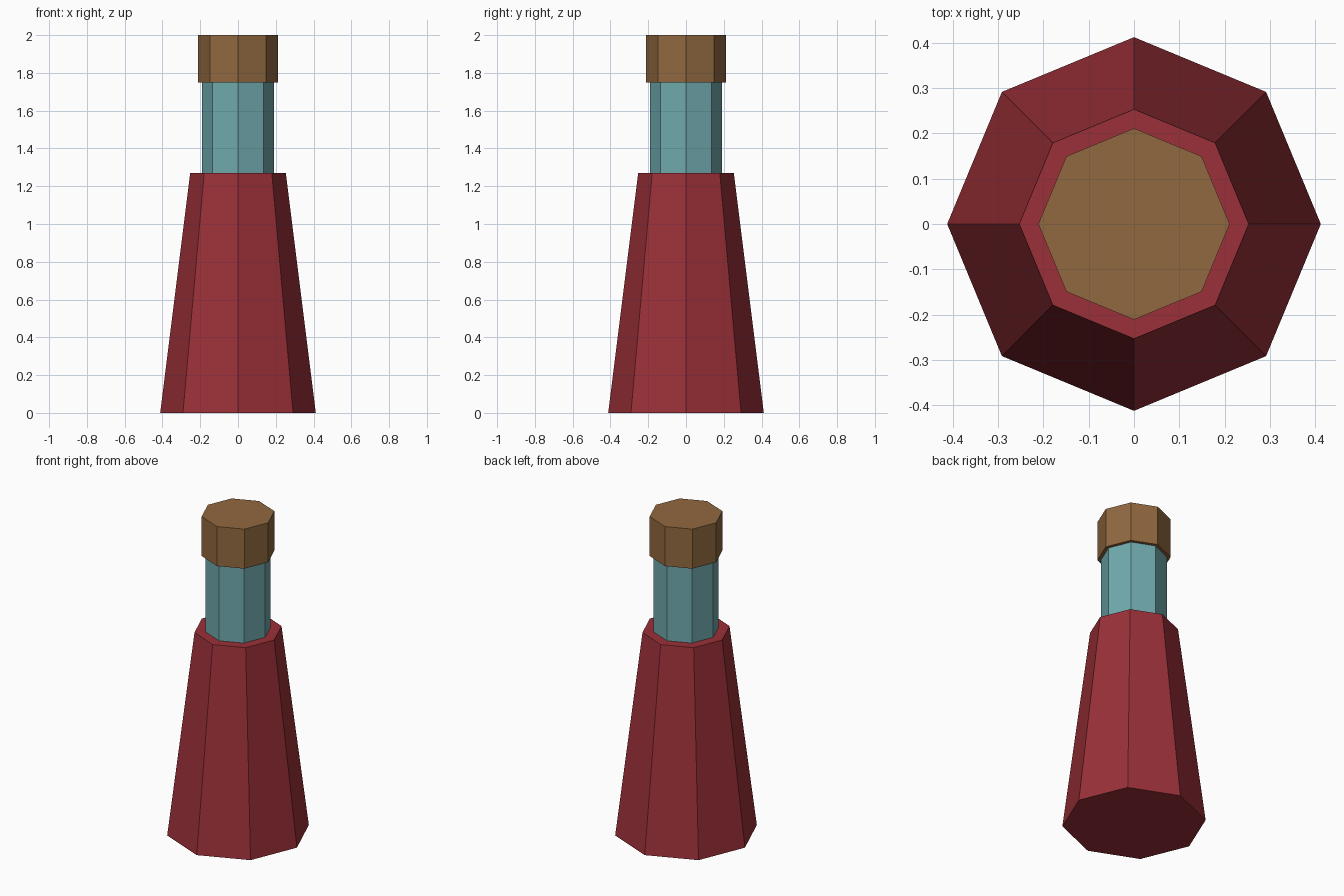
import bpy

cube = bpy.data.objects.get("Cube")
if cube:
    bpy.data.objects.remove(cube, do_unlink=True)


def material(name, rgb):
    mat = bpy.data.materials.new(name)
    mat.use_nodes = True
    colour = (*rgb, 1.0)
    mat.diffuse_color = colour
    mat.node_tree.nodes["Principled BSDF"].inputs["Base Color"].default_value = colour
    return mat


def octagon_section(name, bottom_radius, top_radius, z_bottom, z_top, mat):
    """Flat-shaded eight-sided section with corners on the x and y axes."""
    bpy.ops.mesh.primitive_cone_add(
        vertices=8, radius1=bottom_radius, radius2=top_radius,
        depth=z_top - z_bottom, location=(0, 0, (z_bottom + z_top) / 2))
    obj = bpy.context.object
    obj.name = name
    obj.data.materials.append(mat)
    return obj


red = material("dark red", (0.328, 0.03, 0.04))
teal = material("pale teal", (0.162, 0.402, 0.423))
brown = material("cork brown", (0.285, 0.14, 0.051))

# Tapered body, straight neck and overhanging stopper
octagon_section("body", 0.412, 0.253, 0.0, 1.27, red)
octagon_section("neck", 0.19, 0.19, 1.27, 1.75, teal)
octagon_section("stopper", 0.211, 0.211, 1.75, 2.0, brown)
